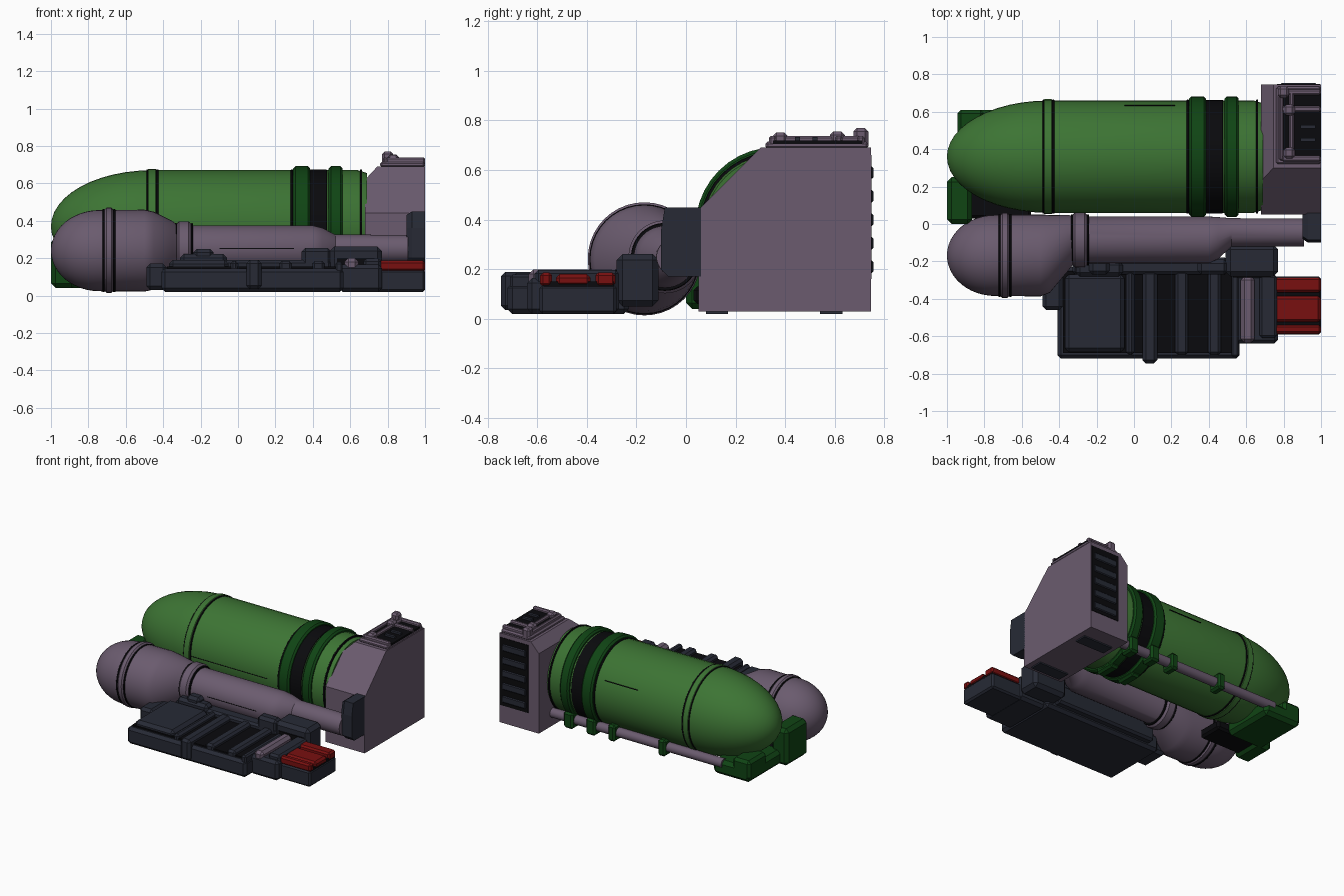
import bpy, bmesh, math

if "Cube" in bpy.data.objects:
    bpy.data.objects.remove(bpy.data.objects["Cube"])


def material(name, r, g, b):
    m = bpy.data.materials.new(name)
    m.diffuse_color = (r, g, b, 1)
    m.use_nodes = True
    m.node_tree.nodes["Principled BSDF"].inputs["Base Color"].default_value = m.diffuse_color
    return m


GREEN = material("leaf green", .046, .175, .034)
DKGREEN = material("dark green", .005, .058, .007)
PURPLE = material("dusty purple", .145, .105, .157)
SLATE = material("slate", .020, .023, .036)
BLACK = material("black", .003, .003, .004)
RED = material("red", .19, .005, .005)


def finish(name, bm, mat, smooth=False):
    bmesh.ops.recalc_face_normals(bm, faces=bm.faces)
    me = bpy.data.meshes.new(name)
    bm.to_mesh(me)
    bm.free()
    me.materials.append(mat)
    ob = bpy.data.objects.new(name, me)
    bpy.context.collection.objects.link(ob)
    if smooth:
        bpy.ops.object.select_all(action='DESELECT')
        ob.select_set(True)
        bpy.context.view_layer.objects.active = ob
        bpy.ops.object.shade_smooth_by_angle(angle=math.radians(30))
    return ob


def box(name, x, y, z, mat, bevel=0.0):
    bm = bmesh.new()
    bmesh.ops.create_cube(bm, size=1)
    for v in bm.verts:
        for i, (lo, hi) in enumerate((x, y, z)):
            v.co[i] = hi if v.co[i] > 0 else lo
    if bevel:
        bmesh.ops.bevel(bm, geom=bm.edges[:], offset=bevel, segments=1, affect='EDGES')
    return finish(name, bm, mat)


def skin(name, rings, mat, smooth=False):
    """Join rings of equal point count and cap both ends."""
    bm = bmesh.new()
    loops = [[bm.verts.new(p) for p in ring] for ring in rings]
    n = len(loops[0])
    for a, b in zip(loops, loops[1:]):
        for i in range(n):
            bm.faces.new((a[i], a[(i + 1) % n], b[(i + 1) % n], b[i]))
    bm.faces.new(loops[0])
    bm.faces.new(loops[-1])
    return finish(name, bm, mat, smooth)


def tube(name, sections, mat, n=40):
    """Round body along x; each section is (x, radius, centre y, centre z)."""
    return skin(name, [[(x, cy + r * math.cos(2 * math.pi * i / n),
                         cz + r * math.sin(2 * math.pi * i / n)) for i in range(n)]
                       for x, r, cy, cz in sections], mat, True)


def band(name, x0, x1, r, cy, cz, mat, c=.012):
    tube(name, [(x0, r - c, cy, cz), (x0 + c, r, cy, cz),
                (x1 - c, r, cy, cz), (x1, r - c, cy, cz)], mat)


def dome(tip, base, r, cy, cz, steps=12):
    angles = [math.pi / 2 * i / steps for i in range(steps + 1)]
    return [(base + (tip - base) * math.cos(a), max(r * math.sin(a), .004), cy, cz)
            for a in angles]


# Large tank
TY, TZ = .36, .37
tube("large_tank", dome(-1, -.46, .3, TY, TZ) + [(.64, .3, TY, TZ), (.69, .285, TY, TZ)], GREEN)
band("tank_seam_ring", -.485, -.435, .307, TY, TZ, GREEN, .006)
for x in (-.488, -.438, .282, .652):
    band("tank_seam", x, x + .012, .3045, TY, TZ, BLACK, .002)
band("tank_dark_sleeve", .38, .475, .3035, TY, TZ, BLACK, .002)
band("tank_band_wide", .295, .385, .322, TY, TZ, DKGREEN)
band("tank_band_narrow", .485, .56, .322, TY, TZ, DKGREEN)
box("tank_side_line", (-.43, .2), (.058, .064), (.36, .364), BLACK)
box("tank_top_line", (-.05, .22), (TY + .27, TY + .276), (.5, .504), BLACK)

# Small tank narrowing to a pipe
BY, BZ, PY, PZ = -.168, .24, -.085, .25
tube("small_tank", dome(-1, -.74, .217, BY, BZ) +
     [(-.5, .219, BY, BZ), (-.45, .208, BY + .008, BZ), (-.35, .148, PY - .015, PZ),
      (-.32, .125, PY, PZ), (.40, .125, PY, PZ), (.45, .112, -.075, .25),
      (.52, .076, -.045, .25), (.91, .074, -.045, .25)], PURPLE)
band("small_tank_ring", -.715, -.665, .228, BY, BZ + .002, PURPLE)
for x in (-.725, -.667):
    band("small_tank_seam", x, x + .012, .222, BY, BZ, BLACK, .002)
band("pipe_collar", -.33, -.25, .147, PY, PZ, PURPLE, .015)
for x in (-.338, -.252):
    band("pipe_collar_seam", x, x + .012, .137, PY, PZ, BLACK, .003)
box("pipe_line", (-.1, .3), (-.212, -.206), (.25, .254), BLACK)

# Pipe socket against the housing
skin("pipe_socket", [[(x, y, z) for y, z in
     ((-.1 + i, .2), (-.07 + i, .17), (.06, .17), (.06, .45 - i), (-.085 + i, .45 - i), (-.1 + i, .36))]
     for x, i in ((.9, .02), (.93, 0), (1, 0))], SLATE)

# Housing with slanted front edge and sloped shoulder
skin("housing", [[(x, y, z) for y, z in
     ((.05, .03), (.05, .44), (.30 - d, .69 - d), (.745, .69 - d), (.745, .03))]
     for x, d in ((.68, .07), (.745, 0), (1, 0))], PURPLE)
for y in ((.08, .17), (.54, .63)):
    box("housing_foot", (.72, .96), y, (.02, .05), SLATE)

# Vent on top of the housing
box("vent_base", (.76, 1), (.32, .735), (.685, .715), PURPLE, .01)
box("vent_recess", (.79, 1), (.35, .71), (.70, .719), BLACK)
for y in ((.335, .365), (.60, .63), (.69, .72)):
    box("vent_rail", (.79, 1), y, (.70, .738), PURPLE, .008)
for x in ((.775, .80), (.83, .855)):
    box("vent_side", x, (.34, .71), (.70, .738), PURPLE, .008)
for y in (.44, .51):
    box("vent_slat", (.89, .97), (y, y + .02), (.70, .733), SLATE)
for x, y, z in ((.80, .705, .77), (.83, .38, .752), (.83, .61, .755)):
    box("vent_post", (x - .03, x + .03), (y - .03, y + .03), (.69, z), PURPLE, .014)

# Louvres on the back of the housing
box("louvre_panel", (.765, .995), (.735, .7485), (.16, .66), BLACK)
for i in range(5):
    z = .185 + i * .095
    box("louvre", (.785, .975), (.735, .755), (z, z + .05), SLATE, .006)

# Feed rod under the tank with clips
RY, RZ = .585, .125
tube("feed_rod", [(-.72, .034, RY, RZ), (.7, .034, RY, RZ)], PURPLE, 16)
for x in (-.24, .17, .34, .522):
    w = .03 if x < .3 else .038
    box("rod_clip", (x - w, x + w), (RY - .055, RY + .05), (RZ - .06, RZ + .06), DKGREEN, .014)
for x in (.34, .522):
    box("band_foot", (x - .037, x + .037), (.27, .43), (.035, .1), DKGREEN, .014)

# Corner bracket under the tank nose
box("bracket_upright", (-1, -.865), (0, .25), (.04, .31), DKGREEN, .025)
box("bracket_floor", (-.945, -.64), (.2, .61), (.04, .15), DKGREEN, .025)
box("bracket_rear", (-.945, -.8), (.4, .61), (.06, .2), DKGREEN, .02)
box("bracket_plate", (-.9, -.55), (.03, .22), (.06, .13), BLACK, .015)

# Ribbed base module
box("base_body", (-.41, .565), (-.72, -.23), (.02, .145), SLATE, .02)
box("base_recess", (-.38, .55), (-.69, -.25), (.12, .156), BLACK)
box("base_cover", (-.37, -.05), (-.685, -.27), (.12, .19), SLATE, .022)
for x, w in ((-.02, .022), (.255, .035), (.43, .035)):
    box("base_rib", (x - w, x + w), (-.7, -.25), (.12, .185), SLATE, .015)
box("base_clasp", (.045, .125), (-.745, -.25), (.035, .19), SLATE, .018)
box("base_end_rib", (.52, .56), (-.71, -.25), (.06, .178), SLATE, .01)
box("base_left_block", (-.49, -.38), (-.46, -.25), (.03, .17), SLATE, .02)
box("base_inner_rail", (-.33, .5), (-.27, -.18), (.05, .19), SLATE, .015)
box("base_left_clamp", (-.31, -.06), (-.28, -.2), (.1, .222), SLATE, .02)
box("base_left_knuckle", (-.24, -.13), (-.27, -.19), (.15, .25), SLATE, .02)

# Coupling block and strap
box("coupling", (.49, .77), (-.28, -.11), (.05, .262), SLATE, .025)
box("coupling_hook", (.34, .5), (-.27, -.19), (.1, .255), SLATE, .02)
box("coupling_bar", (.53, .73), (-.286, -.27), (.1, .2), BLACK)
box("end_block", (.54, .77), (-.64, -.27), (.02, .165), SLATE, .02)
box("strap", (.57, .645), (-.635, -.28), (.1, .2), PURPLE, .02)
box("end_ridge", (.67, .765), (-.61, -.27), (.1, .197), SLATE, .015)

# Red connector
box("connector_tray", (.74, 1), (-.59, -.28), (.02, .137), SLATE, .012)
box("connector_bed", (.75, .995), (-.575, -.29), (.13, .15), BLACK)
box("connector_centre", (.75, 1), (-.525, -.385), (.13, .18), RED, .015)
for y in ((-.588, -.54), (-.365, -.285)):
    box("connector_rail", (.75, 1), y, (.13, .187), RED, .012)
